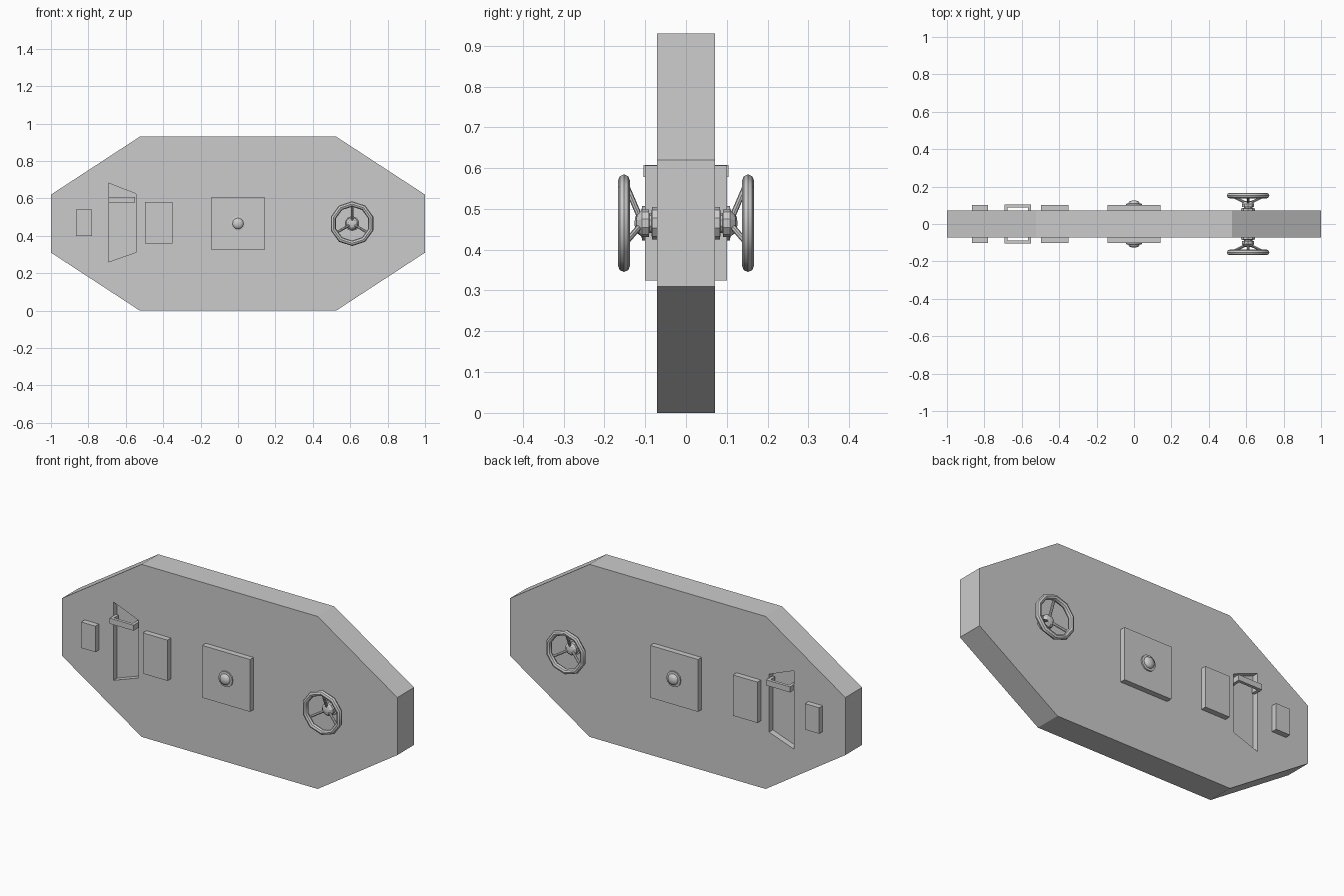
import bpy, bmesh, math
from mathutils import Vector, Matrix

if "Cube" in bpy.data.objects:
    bpy.data.objects.remove(bpy.data.objects["Cube"])

HALF = 0.071     # half thickness of the slab
MID = 0.465      # height of the centre line


def finish(name, bm, mirror=True, smooth=False):
    bmesh.ops.recalc_face_normals(bm, faces=bm.faces[:])
    me = bpy.data.meshes.new(name)
    bm.to_mesh(me)
    bm.free()
    ob = bpy.data.objects.new(name, me)
    bpy.context.collection.objects.link(ob)
    if mirror:
        m = ob.modifiers.new("both_sides", 'MIRROR')
        m.use_axis = (False, True, False)
        m.use_mirror_merge = False
    if smooth:
        bpy.ops.object.select_all(action='DESELECT')
        ob.select_set(True)
        bpy.context.view_layer.objects.active = ob
        bpy.ops.object.shade_smooth_by_angle(angle=math.radians(40))
    return ob


def prism(bm, pts, y0, y1):
    """Extrude an x-z outline from y0 to y1."""
    a = [bm.verts.new((x, y0, z)) for x, z in pts]
    b = [bm.verts.new((x, y1, z)) for x, z in pts]
    bm.faces.new(a)
    bm.faces.new(b[::-1])
    n = len(pts)
    for i in range(n):
        j = (i + 1) % n
        bm.faces.new((a[i], b[i], b[j], a[j]))


def rect(x0, x1, z0, z1):
    return [(x0, z0), (x1, z0), (x1, z1), (x0, z1)]


def rod(bm, p, q, r, seg):
    p, q = Vector(p), Vector(q)
    d = q - p
    mat = Matrix.Translation((p + q) / 2) @ d.to_track_quat('Z', 'Y').to_matrix().to_4x4()
    bmesh.ops.create_cone(bm, cap_ends=True, segments=seg, radius1=r, radius2=r,
                          depth=d.length, matrix=mat)


def lathe(bm, profile, x, z, seg):
    """Revolve (radius, y) points around a y axis through x, z."""
    rings = []
    for r, y in profile:
        rings.append([bm.verts.new((x + r * math.sin(2 * math.pi * i / seg), y,
                                    z + r * math.cos(2 * math.pi * i / seg)))
                      for i in range(seg)])
    for a, b in zip(rings, rings[1:]):
        for i in range(seg):
            j = (i + 1) % seg
            bm.faces.new((a[i], a[j], b[j], b[i]))
    bm.faces.new(rings[0])
    bm.faces.new(rings[-1][::-1])


# octagonal door slab
bm = bmesh.new()
prism(bm, [(-1, .31), (-.525, 0), (.525, 0), (1, .31),
           (1, .62), (.525, .93), (-.525, .93), (-1, .62)], -HALF, HALF)
slab = finish("door_slab", bm, mirror=False)

# tapered handle recesses cut into both sides
bm = bmesh.new()
outline = [(-.693, .26), (-.545, .312), (-.545, .624), (-.693, .682)]
for s in (-1, 1):
    prism(bm, outline, s * (HALF - .032), s * (HALF + .05))
cutter = finish("recess_cutter", bm, mirror=False)
cutter.hide_render = True
cutter.hide_viewport = True
cut = slab.modifiers.new("recess", 'BOOLEAN')
cut.operation = 'DIFFERENCE'
cut.solver = 'EXACT'
cut.object = cutter

# raised plates
for name, r in (("small_plate", (-.865, -.78, .40, .54)),
                ("middle_plate", (-.497, -.35, .36, .58)),
                ("centre_plate", (-.142, .142, .325, .607))):
    bm = bmesh.new()
    prism(bm, rect(*r), -.101, -HALF + .004)
    finish(name, bm)

# pull handle bridging the recess
bm = bmesh.new()
x0, x1, t = -.693, -.55, .016
u = [(x0, -.05), (x0, -.104), (x1, -.104), (x1, -.05),
     (x1 - t, -.05), (x1 - t, -.088), (x0 + t, -.088), (x0 + t, -.05)]
lo = [bm.verts.new((x, y, .578)) for x, y in u]
hi = [bm.verts.new((x, y, .608)) for x, y in u]
bm.faces.new(lo)
bm.faces.new(hi[::-1])
for i in range(8):
    j = (i + 1) % 8
    bm.faces.new((lo[i], hi[i], hi[j], lo[j]))
finish("pull_handle", bm)

# domed button on the centre plate
bm = bmesh.new()
lathe(bm, [(.042, -.099), (.042, -.108), (.030, -.109), (.030, -.112),
           (.026, -.119), (.016, -.124), (.005, -.126)], 0, MID, 12)
finish("centre_button", bm, smooth=True)

# wheel hub
WX = .61
bm = bmesh.new()
lathe(bm, [(.040, -.068), (.040, -.083), (.024, -.085), (.024, -.090),
           (.034, -.091), (.034, -.108), (.022, -.120), (.008, -.123)], WX, MID, 10)
finish("wheel_hub", bm)

# three slanted spokes
bm = bmesh.new()
for k in range(3):
    a = math.radians(90 + 120 * k)
    c, s = math.cos(a), math.sin(a)
    rod(bm, (WX + .012 * c, -.112, MID + .012 * s),
        (WX + .103 * c, -.151, MID + .103 * s), .007, 8)
finish("wheel_spokes", bm, smooth=True)

# ten-sided rim
bm = bmesh.new()
R, T, N, M = .105, .0145, 10, 8
ring = []
for i in range(N):
    a = 2 * math.pi * i / N
    ring.append([])
    for j in range(M):
        b = 2 * math.pi * j / M
        r = R + T * math.cos(b)
        ring[i].append(bm.verts.new((WX + r * math.sin(a), -.152 + T * math.sin(b),
                                     MID + r * math.cos(a))))
for i in range(N):
    for j in range(M):
        k, l = (i + 1) % N, (j + 1) % M
        bm.faces.new((ring[i][j], ring[k][j], ring[k][l], ring[i][l]))
finish("wheel_rim", bm, smooth=True)
